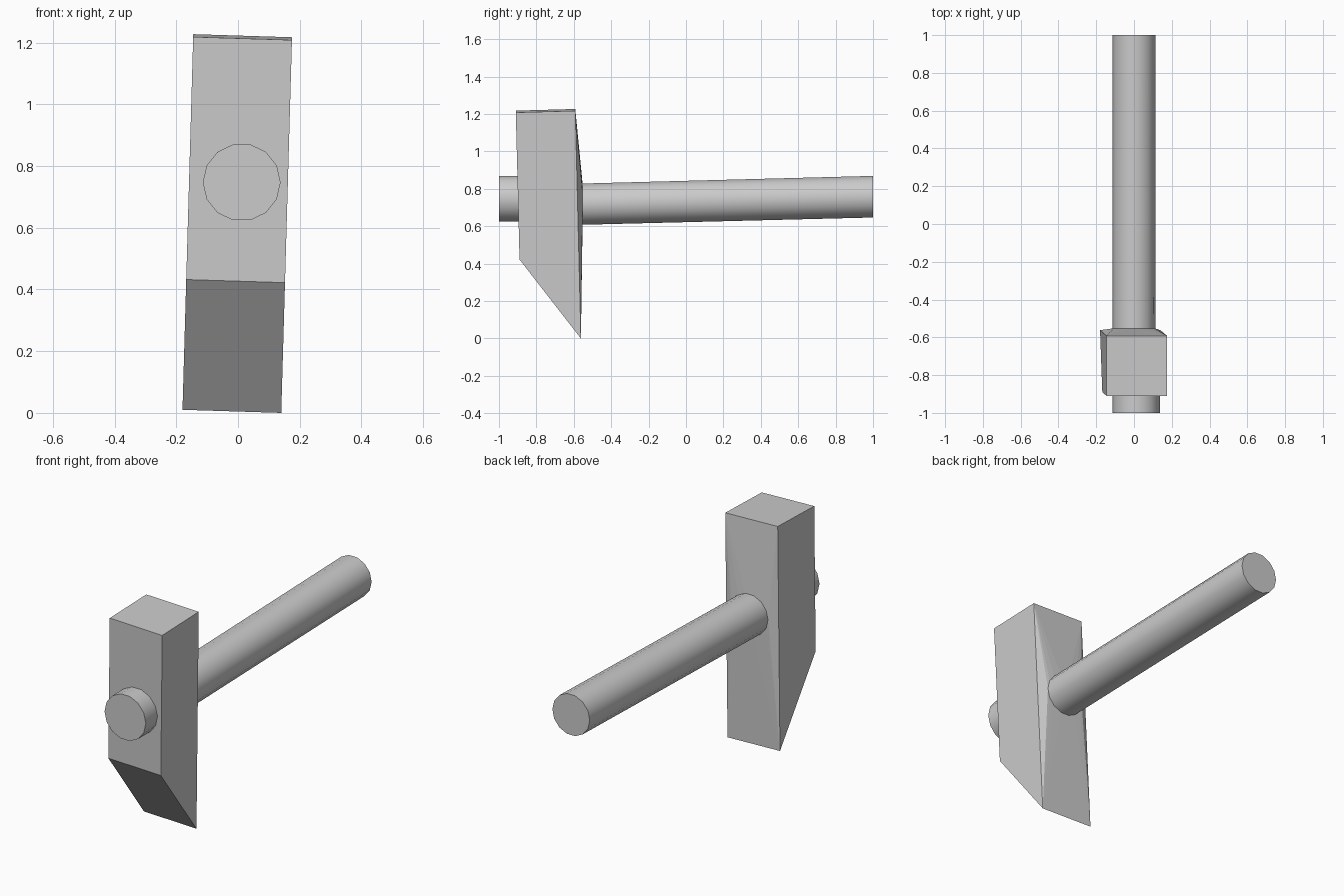
import bpy, bmesh
from math import sin, cos, pi

if "Cube" in bpy.data.objects:
    bpy.data.objects.remove(bpy.data.objects["Cube"])

SIDES = 14


def ring(cx, y, cz, r):
    """Circle of points facing along y."""
    return [(cx + r * cos(2 * pi * i / SIDES), y, cz + r * sin(2 * pi * i / SIDES))
            for i in range(SIDES)]


def finish(bm, name, smooth=False):
    bmesh.ops.recalc_face_normals(bm, faces=bm.faces)
    mesh = bpy.data.meshes.new(name)
    bm.to_mesh(mesh)
    bm.free()
    obj = bpy.data.objects.new(name, mesh)
    bpy.context.collection.objects.link(obj)
    if smooth:
        bpy.ops.object.select_all(action='DESELECT')
        obj.select_set(True)
        bpy.context.view_layer.objects.active = obj
        bpy.ops.object.shade_smooth_by_angle(angle=0.6)
    return obj


def rod(name, start, end):
    """Slightly tilted round bar lofted between two rings."""
    bm = bmesh.new()
    a, b = ([bm.verts.new(p) for p in ring(*c)] for c in (start, end))
    for i in range(SIDES):
        j = (i + 1) % SIDES
        bm.faces.new((a[i], a[j], b[j], b[i]))
    bm.faces.new(b)
    bm.faces.new(a)
    return finish(bm, name, True)


# Head: wedge-ended block, its back bulging to meet the handle ring
profile = [(-0.91, 1.213), (-0.592, 1.222), (-0.562, 0.005), (-0.89, 0.427)]
bm = bmesh.new()
for y, z in profile:
    shift = -0.02 + 0.035 * z / 1.22
    for side in (-1, 1):
        bm.verts.new((shift + side * 0.16, y, z - side * 0.005))
for p in ring(0.0, -0.553, 0.718, 0.113):
    bm.verts.new(p)
bmesh.ops.convex_hull(bm, input=bm.verts)
finish(bm, "hammer_head")

# Long handle behind the head and the short stub showing in front
rod("handle", (0.0, -0.56, 0.718, 0.113), (0.001, 1.0, 0.758, 0.114))
rod("handle_stub", (0.012, -0.895, 0.747, 0.126), (0.012, -1.0, 0.747, 0.126))
